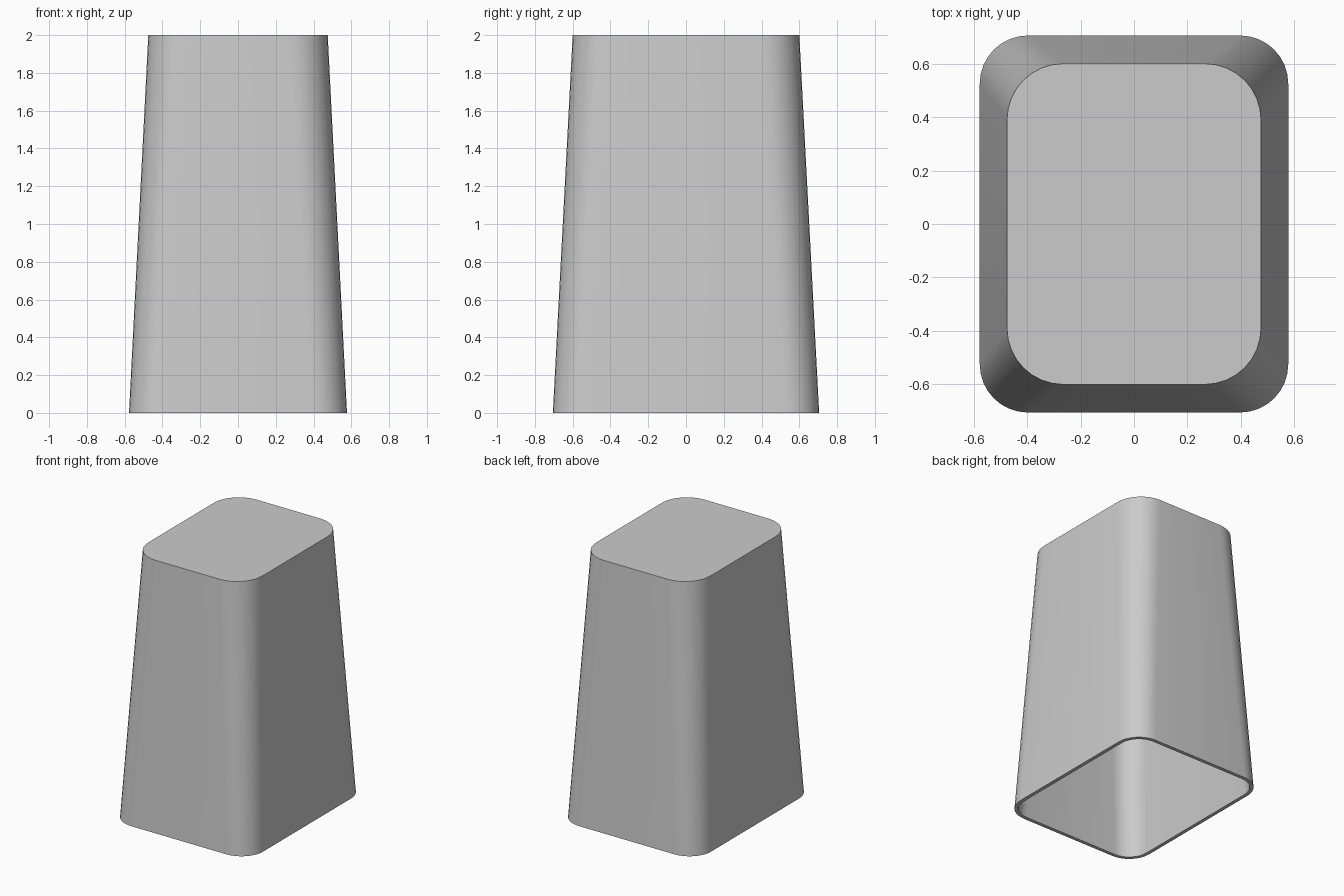
import bpy, bmesh, math

if "Cube" in bpy.data.objects:
    bpy.data.objects.remove(bpy.data.objects["Cube"])


def ring(bm, hx, hy, r, z, seg=8):
    """Rounded-rectangle loop of vertices."""
    verts = []
    for i, (sx, sy) in enumerate([(1, 1), (-1, 1), (-1, -1), (1, -1)]):
        for k in range(seg + 1):
            a = math.radians(90 * (i + k / seg))
            verts.append(bm.verts.new((sx * (hx - r) + r * math.cos(a),
                                       sy * (hy - r) + r * math.sin(a), z)))
    return verts


bm = bmesh.new()
t = 0.027  # wall thickness

# Top outside, rim outside, rim inside, underside of the top
loops = [
    ring(bm, 0.475, 0.60, 0.21, 2.0),
    ring(bm, 0.577, 0.705, 0.18, 0.0),
    ring(bm, 0.577 - t, 0.705 - t, 0.18 - t, 0.0),
    ring(bm, 0.476 - t, 0.601 - t, 0.21 - t, 2.0 - t),
]
for a, b in zip(loops, loops[1:]):
    n = len(a)
    for i in range(n):
        j = (i + 1) % n
        bm.faces.new((a[i], b[i], b[j], a[j]))
bm.faces.new(loops[0])
bm.faces.new(loops[-1])
bmesh.ops.recalc_face_normals(bm, faces=bm.faces[:])

# Tapered hollow cover, closed on top and open below
mesh = bpy.data.meshes.new("tapered_cover")
bm.to_mesh(mesh)
bm.free()
cover = bpy.data.objects.new("tapered_cover", mesh)
bpy.context.collection.objects.link(cover)
bpy.context.view_layer.objects.active = cover
cover.select_set(True)
bpy.ops.object.shade_smooth_by_angle(angle=math.radians(30))
